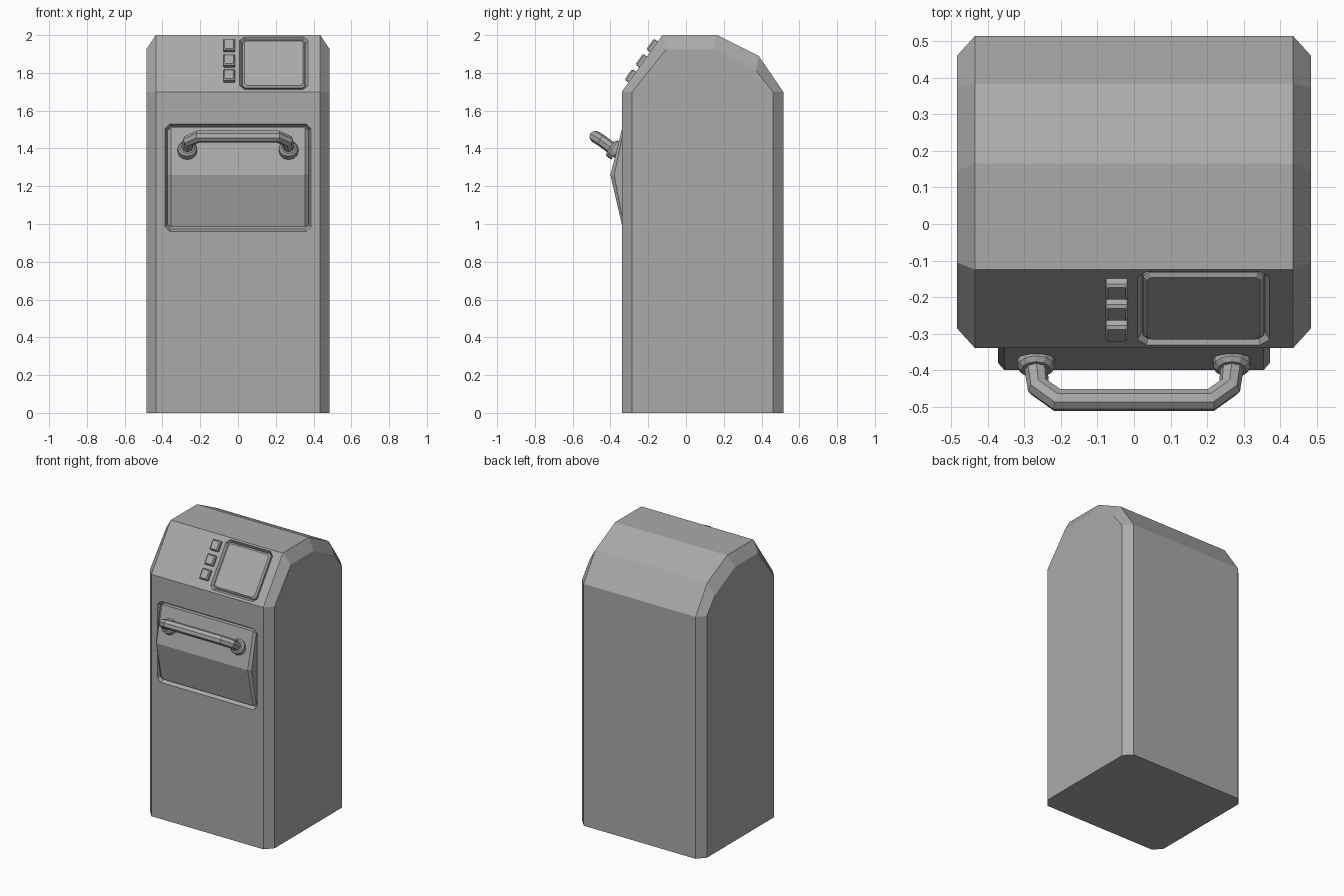
import bpy
import bmesh
import math
from mathutils import Matrix, Vector

if "Cube" in bpy.data.objects:
    bpy.data.objects.remove(bpy.data.objects["Cube"])

grey = bpy.data.materials.new("plain grey")
grey.use_nodes = True
grey.diffuse_color = (0.4, 0.4, 0.4, 1)
grey.node_tree.nodes["Principled BSDF"].inputs["Base Color"].default_value = (0.4, 0.4, 0.4, 1)


def finish(name, bm):
    bmesh.ops.recalc_face_normals(bm, faces=bm.faces)
    mesh = bpy.data.meshes.new(name)
    bm.to_mesh(mesh)
    bm.free()
    mesh.materials.append(grey)
    obj = bpy.data.objects.new(name, mesh)
    bpy.context.collection.objects.link(obj)
    return obj


def loft(name, rings, matrix=Matrix()):
    """Skin a stack of equal-sized point rings and cap both ends."""
    bm = bmesh.new()
    loops = [[bm.verts.new(matrix @ Vector(p)) for p in ring] for ring in rings]
    n = len(loops[0])
    for a, b in zip(loops, loops[1:]):
        for i in range(n):
            j = (i + 1) % n
            bm.faces.new((a[i], a[j], b[j], b[i]))
    bm.faces.new(loops[0])
    bm.faces.new(loops[-1])
    return finish(name, bm)


def chamfered_prism(name, outer, inner, half, edge):
    """Side profile extruded across x, narrowing to a smaller profile at each end."""
    stations = ((-half, inner), (edge - half, outer), (half - edge, outer), (half, inner))
    return loft(name, [[(x, y, z) for y, z in prof] for x, prof in stations])


def octagon(w, h, c, d):
    quarter = [(w, h - c), (w - c, h)]
    pts = quarter + [(-x, y) for x, y in reversed(quarter)]
    pts += [(-x, -y) for x, y in pts]
    return [(x, y, d) for x, y in pts]


def plate(name, matrix, *sizes):
    return loft(name, [octagon(*s) for s in sizes], matrix)


def carve(target, cutter):
    cutter.hide_render = True
    mod = target.modifiers.new("recess", "BOOLEAN")
    mod.operation = "DIFFERENCE"
    mod.solver = "EXACT"
    mod.object = cutter
    bpy.context.view_layer.objects.active = target
    bpy.ops.object.modifier_apply(modifier=mod.name)
    bpy.data.objects.remove(cutter)


# Cabinet body with sloped top and chamfered sides
body = chamfered_prism(
    "cabinet_body",
    [(-.34, 0), (-.34, 1.7), (-.125, 2), (.165, 2), (.385, 1.89), (.515, 1.7), (.515, 0)],
    [(-.285, 0), (-.285, 1.7), (-.105, 1.925), (.145, 1.925), (.372, 1.81), (.46, 1.7), (.46, 0)],
    .485, .05)

# Local frames lying on the front face and on the sloped control face
front = Matrix.Translation((0, -.34, 1.245)) @ Matrix.Rotation(math.pi / 2, 4, "X")
tilt = Matrix.Rotation(math.atan2(.3, .215), 4, "X")


def on_slope(x, z):
    return Matrix.Translation((x, -.34 + (z - 1.7) * .215 / .3, z)) @ tilt


# Recesses for the hatch and the screen
screen = on_slope(.19, 1.852)
carve(body, plate("hatch_cutter", front,
                  (.375, .272, .02, -.03), (.387, .285, .025, 0), (.395, .293, .03, .02)))
carve(body, plate("screen_cutter", screen,
                  (.168, .158, .018, -.02), (.181, .171, .025, 0), (.19, .18, .03, .015)))

# Wedge-shaped hatch
chamfered_prism(
    "hatch_door",
    [(-.3, .985), (-.337, .985), (-.4, 1.26), (-.337, 1.51), (-.3, 1.51)],
    [(-.3, .997), (-.33, .997), (-.38, 1.26), (-.33, 1.497), (-.3, 1.497)],
    .372, .017)

# Screen pane and three square buttons
plate("screen_pane", screen,
      (.166, .156, .016, -.025), (.166, .156, .016, -.01), (.155, .145, .012, 0))
for i in range(3):
    plate(f"button_{i + 1}", on_slope(-.047, 1.778 + i * .08),
          (.031, .035, .003, -.01), (.031, .035, .003, .018), (.024, .028, .003, .026))

# Bent tube handle
half_path = [(.268, -.355, 1.375), (.268, -.395, 1.403), (.262, -.445, 1.44), (.21, -.482, 1.463)]
path = half_path + [(-x, y, z) for x, y, z in reversed(half_path)]
curve = bpy.data.curves.new("handle", "CURVE")
curve.dimensions = "3D"
curve.bevel_depth = .032
curve.bevel_resolution = 2
curve.use_fill_caps = True
spline = curve.splines.new("POLY")
spline.use_smooth = False
spline.points.add(len(path) - 1)
for point, co in zip(spline.points, path):
    point.co = (*co, 1)
curve.materials.append(grey)
handle = bpy.data.objects.new("handle", curve)
bpy.context.collection.objects.link(handle)
bpy.ops.object.select_all(action="DESELECT")
handle.select_set(True)
bpy.context.view_layer.objects.active = handle
bpy.ops.object.convert(target="MESH")

# Collars where the handle meets the hatch
for side, x in (("left", .268), ("right", -.268)):
    bm = bmesh.new()
    place = Matrix.Translation((x, -.378, 1.391)) @ tilt
    bmesh.ops.create_cone(bm, cap_ends=True, segments=12, radius1=.051, radius2=.051,
                          depth=.03, matrix=place)
    bmesh.ops.create_cone(bm, cap_ends=True, segments=12, radius1=.051, radius2=.04,
                          depth=.012, matrix=place @ Matrix.Translation((0, 0, .021)))
    bmesh.ops.remove_doubles(bm, verts=bm.verts, dist=.0005)
    finish(f"{side}_handle_collar", bm)
